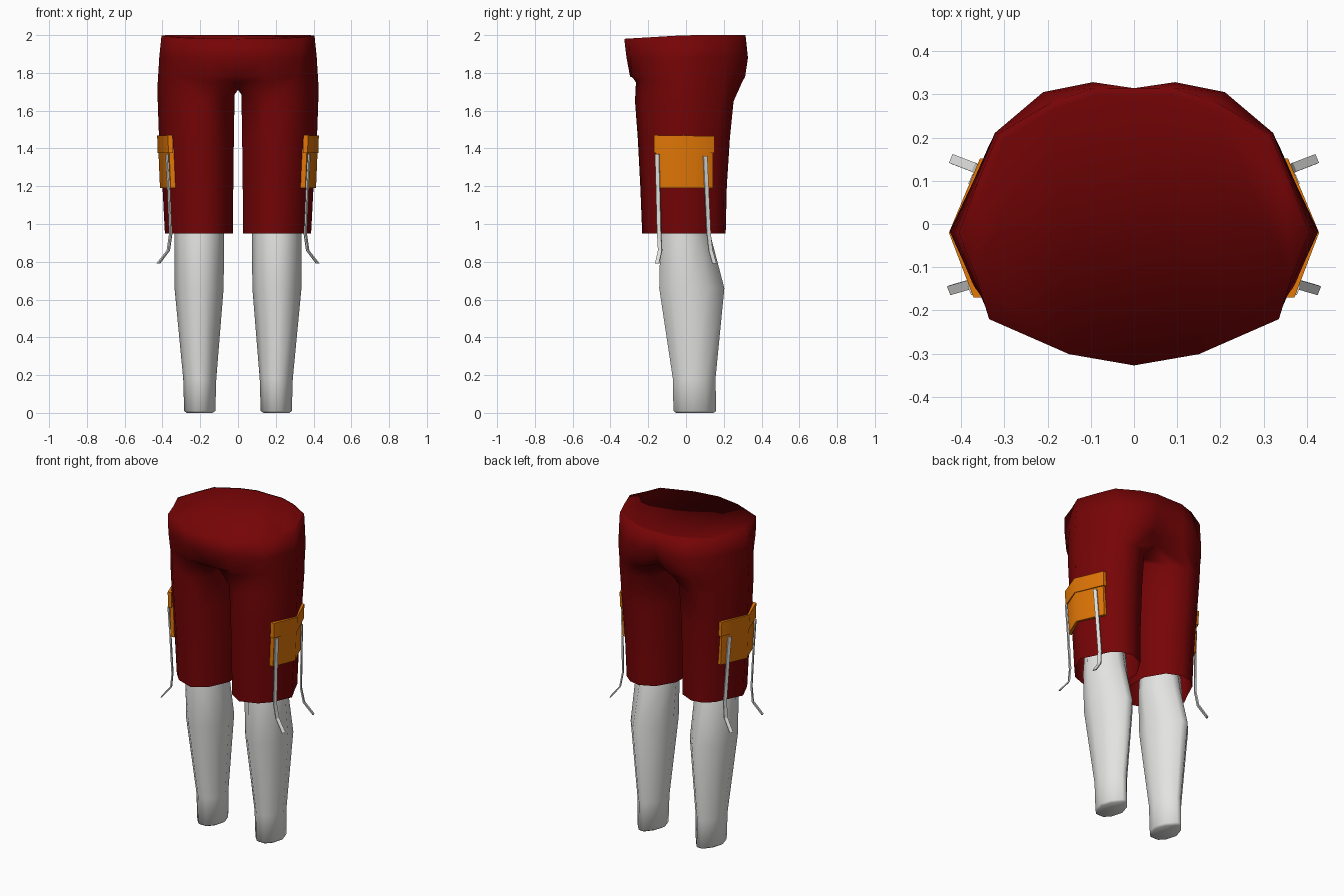
import bpy, bmesh, math

if "Cube" in bpy.data.objects:
    bpy.data.objects.remove(bpy.data.objects["Cube"])


def material(name, rgb):
    m = bpy.data.materials.new(name)
    m.diffuse_color = (*rgb, 1)
    m.use_nodes = True
    m.node_tree.nodes["Principled BSDF"].inputs["Base Color"].default_value = m.diffuse_color
    return m


RED = material("dark_red", (0.18, 0.0012, 0.0018))
ORANGE = material("orange", (0.76, 0.185, 0.002))
GREY = material("light_grey", (0.77, 0.77, 0.76))


def finish(name, bm, mat, angle):
    """Turn a right-hand half into a mirrored, shaded object."""
    bmesh.ops.recalc_face_normals(bm, faces=bm.faces)
    me = bpy.data.meshes.new(name)
    bm.to_mesh(me)
    bm.free()
    me.materials.append(mat)
    me.polygons.foreach_set("use_smooth", [True] * len(me.polygons))
    me.set_sharp_from_angle(angle=math.radians(angle))
    ob = bpy.data.objects.new(name, me)
    bpy.context.collection.objects.link(ob)
    mod = ob.modifiers.new("mirror", 'MIRROR')
    mod.merge_threshold = 0.0005
    return ob


def bridge(bm, a, b, closed=True):
    n = len(a)
    for i in range(n if closed else n - 1):
        j = (i + 1) % n
        bm.faces.new((a[i], a[j], b[j], b[i]))


def add_ring(bm, pts):
    return [bm.verts.new(p) for p in pts]


def loft(bm, rings, cap_start=True, cap_end=True):
    vs = [add_ring(bm, r) for r in rings]
    for a, b in zip(vs, vs[1:]):
        bridge(bm, a, b)
    if cap_start:
        bm.faces.new(vs[0])
    if cap_end:
        bm.faces.new(vs[-1])
    return vs


def fit(section, z, x0, x1, y0, y1):
    """Scale a unit section into a box at height z."""
    return [((x0 + x1) / 2 + u * (x1 - x0) / 2,
             (y0 + y1) / 2 + v * (y1 - y0) / 2, z) for u, v in section]


# Shorts: a trouser leg loft that opens into the half pelvis
LEG_SECTION = [(-.68, -.76), (-.2, -1), (.38, -.83), (.71, -.54), (1, -.02),
               (.745, .4), (.56, .73), (.25, .94), (-.13, 1), (-.62, .82),
               (-1, .3), (-1, -.2)]
LEG_LEVELS = [(.95, .027, .387, -.232, .21), (1.2, .025, .4, -.242, .216),
              (1.45, .022, .418, -.255, .232), (1.65, .018, .425, -.27, .252)]
CROTCH = [(0, -.21), (.13, -.265), (.29, -.234), (.366, -.15), (.425, -.02),
          (.37, .1), (.326, .2), (.23, .28), (.11, .297), (0, .19)]
PELVIS = [
    (1.78, [(0, -.296), (.14, -.286), (.315, -.225), (.372, -.14), (.423, -.02),
            (.369, .1), (.322, .21), (.22, .295), (.1, .313), (0, .27)]),
    (1.88, [(0, -.315), (.15, -.296), (.332, -.219), (.37, -.13), (.417, -.02),
            (.366, .1), (.32, .212), (.21, .305), (.095, .328), (0, .305)]),
    (2.0, [(0, -.327), (.15, -.301), (.335, -.22), (.366, -.12), (.405, -.02),
           (.36, .1), (.315, .208), (.19, .282), (.09, .315), (0, .314)]),
]

bm = bmesh.new()
crotch = [(x, y, 1.75) for x, y in CROTCH] + [(0, .08, 1.71), (0, -.07, 1.71)]
rings = [fit(LEG_SECTION, *lv) for lv in LEG_LEVELS]
# the inner thigh rises close under the crotch
rings[-1] = [(x, y, z + (.035 if i > 9 else 0)) for i, (x, y, z) in enumerate(rings[-1])]
legs = loft(bm, rings, False, False)
top = add_ring(bm, crotch)
bridge(bm, legs[-1], top)
prev = top[:10]
for z, pts in PELVIS:
    cur = add_ring(bm, [(x, y, z + (min(0, y * .06) if z == 2 else 0)) for x, y in pts])
    bridge(bm, prev, cur, closed=False)
    prev = cur
# waist cap with a narrow rim along the back
rim = add_ring(bm, [(v.co.x * .95, v.co.y * .95, 2) for v in prev[5:]])
bridge(bm, prev[5:], rim, closed=False)
bm.faces.new((prev[4], prev[5], rim[0]))
bm.faces.new(prev[:5] + rim)
finish("shorts", bm, RED, 120)

# Lower legs
CALF_SECTION = [(-.3, -.97), (.3, -.97), (.76, -.62), (1, -.05), (.74, .52),
                (.18, 1), (-.18, 1), (-.74, .52), (-1, -.05), (-.76, -.62)]
CALF_LEVELS = [(0, .135, .272, -.055, .145), (.01, .12, .285, -.07, .16),
               (.18, .115, .29, -.073, .156), (.66, .076, .336, -.147, .203),
               (.92, .074, .337, -.14, .135), (1.05, .075, .335, -.12, .11)]
bm = bmesh.new()
loft(bm, [fit(CALF_SECTION, *lv) for lv in CALF_LEVELS])
finish("lower_legs", bm, GREY, 62)


# Side pockets and flaps, folded around the outer ridge of each leg
def folded_plate(name, z0, z1, shift0, shift1, grow):
    outer = [(.367, -.16 - grow), (.424, -.02), (.352, .142 + grow)]
    outline = outer + [(x - .025, y) for x, y in reversed(outer)]
    bm = bmesh.new()
    # the upper edge drops slightly towards the back
    loft(bm, [[(x + s, y, z - max(0, z - 1.4) * .2 * (y + .16)) for x, y in outline]
              for z, s in ((z0, shift0), (z1, shift1))])
    finish(name, bm, ORANGE, 55)


folded_plate("pockets", 1.19, 1.40, -.011, -.002, 0)
folded_plate("pocket_flaps", 1.375, 1.47, .001, .004, .01)


# Hanging straps: thin ribbons that kick outward at the free end
def strap(name, path, wx, wy):
    bm = bmesh.new()
    rings = []
    for x, y, z in path:
        rings.append([(x + a * wx * .011 + b * wy * .004,
                       y + a * wy * .011 - b * wx * .004, z)
                      for a, b in ((-1, -1), (1, -1), (1, 1), (-1, 1))])
    loft(bm, rings)
    finish(name, bm, GREY, 20)


strap("front_straps", [(.377, -.153, 1.37), (.367, -.148, 1.19), (.357, -.142, .95),
                       (.37, -.137, .86), (.425, -.153, .79)], .38, .92)
strap("rear_straps", [(.375, .102, 1.36), (.366, .109, 1.19), (.355, .12, .95),
                      (.368, .13, .86), (.42, .15, .79)], -.4, .92)
